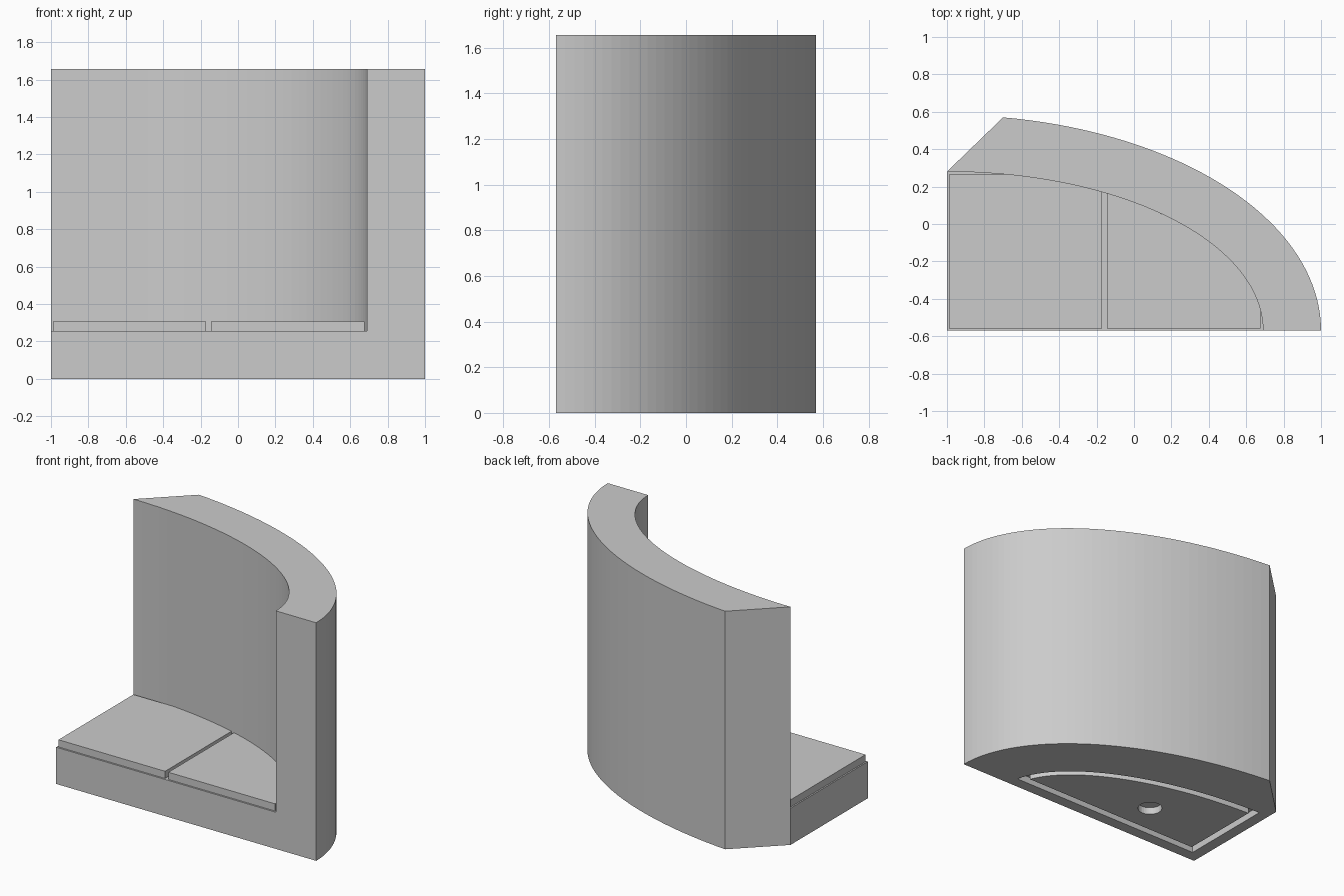
import bpy, bmesh
from math import cos, sin, acos, asin, pi

cube = bpy.data.objects.get("Cube")
if cube:
    bpy.data.objects.remove(cube, do_unlink=True)

CX, CY = -1.0, -0.57          # shared centre of both ellipses
OUTER = (2.0, 1.153)
INNER = (1.69, 0.85)
TOP, SEAT = 1.655, 0.255
STEPS = 40

grey = bpy.data.materials.new("plain grey")
grey.use_nodes = True
grey.diffuse_color = (0.6, 0.6, 0.6, 1)
grey.node_tree.nodes["Principled BSDF"].inputs["Base Color"].default_value = (0.6, 0.6, 0.6, 1)


def arc(radii, start, end, steps=STEPS):
    return [(CX + radii[0] * cos(t), CY + radii[1] * sin(t))
            for t in (start + (end - start) * i / steps for i in range(steps + 1))]


def prism(name, outline, low, high):
    """Extrude a counter-clockwise outline from low to high."""
    bm = bmesh.new()
    face = bm.faces.new([bm.verts.new((x, y, low)) for x, y in outline])
    ext = bmesh.ops.extrude_face_region(bm, geom=[face])
    bmesh.ops.translate(bm, vec=(0, 0, high - low),
                        verts=[v for v in ext["geom"] if isinstance(v, bmesh.types.BMVert)])
    bmesh.ops.recalc_face_normals(bm, faces=bm.faces)
    mesh = bpy.data.meshes.new(name)
    bm.to_mesh(mesh)
    bm.free()
    mesh.materials.append(grey)
    obj = bpy.data.objects.new(name, mesh)
    bpy.context.collection.objects.link(obj)
    return obj


def cut(target, cutter):
    """Subtract the cutter, apply, and remove it."""
    cutter.hide_render = True
    mod = target.modifiers.new("cut", "BOOLEAN")
    mod.operation, mod.solver, mod.object = "DIFFERENCE", "EXACT", cutter
    bpy.context.view_layer.objects.active = target
    bpy.ops.object.modifier_apply(modifier=mod.name)
    bpy.data.objects.remove(cutter, do_unlink=True)


def inset_quarter(gap):
    """Quarter ellipse of the floor, inset on all sides."""
    a, b = INNER[0] - gap, INNER[1] - gap
    return [(CX + gap, CY + gap)] + arc((a, b), asin(gap / b), acos(gap / a))


# Body: curved wall and floor in one piece, with a slanted rear end
body = prism("wall_and_base",
             [(CX, CY)] + arc(OUTER, 0, acos(0.3 / OUTER[0])) + [(CX, CY + INNER[1])],
             0, TOP)
room = [(CX - 0.3, CY - 0.3), (CX + INNER[0], CY - 0.3)]
room += arc(INNER, 0, pi / 2) + [(CX - 0.3, CY + INNER[1])]
cut(body, prism("room_cutter", room, SEAT, TOP + 0.3))

# Underside: groove around an island, and a round blind hole
groove = prism("groove_cutter", inset_quarter(0.08), -0.05, 0.05)
cut(groove, prism("island_cutter", inset_quarter(0.13), -0.1, 0.1))
cut(body, groove)
hole = [(-0.325 + 0.08 * cos(2 * pi * i / 32), -0.223 + 0.08 * sin(2 * pi * i / 32))
        for i in range(32)]
cut(body, prism("hole_cutter", hole, -0.05, 0.05))


# Floor tiles: squares trimmed by the inner wall
def tile(name, left, right):
    back, front = 0.265, CY + 0.012
    ends = [acos((x - CX) / INNER[0]) for x in (right, left)]
    edge = [(x, min(y, back)) for x, y in arc(INNER, *ends)]
    return prism(name, [(left, front), (right, front)] + edge, SEAT, 0.305)


tile("right_floor_tile", -0.99, -0.17)
tile("left_floor_tile", -0.145, 0.675)
